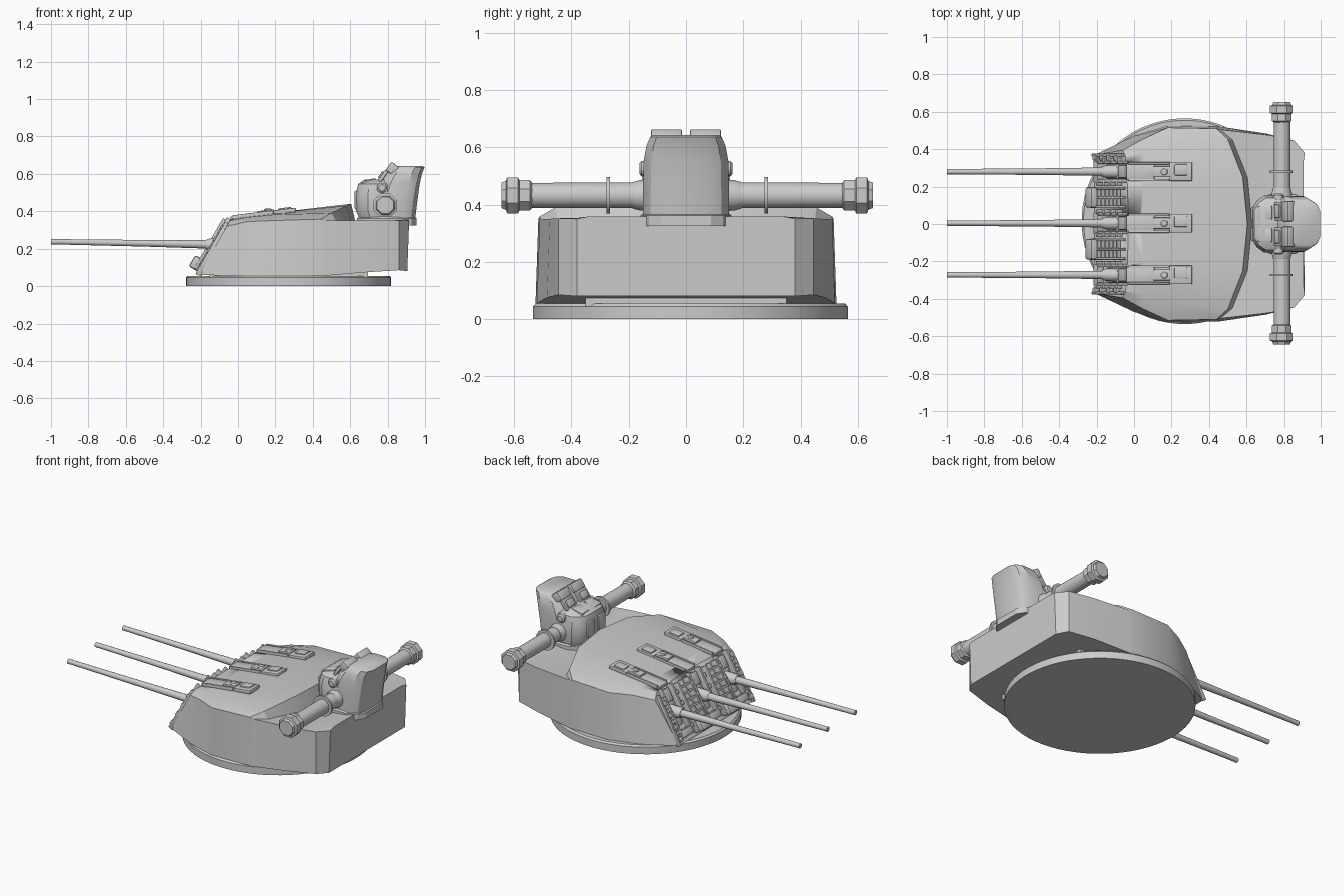
import bpy, bmesh, math
from mathutils import Matrix, Vector

if "Cube" in bpy.data.objects:
    bpy.data.objects.remove(bpy.data.objects["Cube"])


def finish(name, bm, angle=30):
    bmesh.ops.recalc_face_normals(bm, faces=bm.faces)
    me = bpy.data.meshes.new(name)
    bm.to_mesh(me)
    bm.free()
    ob = bpy.data.objects.new(name, me)
    bpy.context.collection.objects.link(ob)
    bpy.ops.object.select_all(action='DESELECT')
    ob.select_set(True)
    bpy.context.view_layer.objects.active = ob
    bpy.ops.object.shade_smooth_by_angle(angle=math.radians(angle))
    return ob


def loft(name, rings, angle=30):
    bm = bmesh.new()
    vs = [[bm.verts.new(p) for p in r] for r in rings]
    n = len(vs[0])
    for a, b in zip(vs, vs[1:]):
        for i in range(n):
            j = (i + 1) % n
            bm.faces.new((a[i], a[j], b[j], b[i]))
    bm.faces.new(vs[0])
    bm.faces.new(vs[-1])
    return finish(name, bm, angle)


def tube(name, stations, sides=16, axis='X', angle=35):
    """stations: (centre, radius); circles lie square to the axis"""
    rings = []
    for c, r in stations:
        ring = []
        for k in range(sides):
            a = 2 * math.pi * (k + 0.5) / sides
            u, v = r * math.cos(a), r * math.sin(a)
            d = {'X': (0, u, v), 'Y': (u, 0, v), 'Z': (u, v, 0)}[axis]
            ring.append(Vector(c) + Vector(d))
        rings.append(ring)
    return loft(name, rings, angle)


def box(name, loc, size, tilt=0, bevel=0.0):
    bm = bmesh.new()
    bmesh.ops.create_cube(bm, size=1, matrix=Matrix.Diagonal((*size, 1)))
    if bevel:
        bmesh.ops.bevel(bm, geom=bm.edges[:], offset=bevel, segments=2, affect='EDGES', profile=0.5)
    bm.transform(Matrix.Translation(loc) @ Matrix.Rotation(math.radians(tilt), 4, 'Y'))
    return finish(name, bm)


def on_face(name, y, width, t0, t1, out, deep, bevel=0.0):
    """box lying on the sloping front plate, from t0 to t1 up the slope"""
    a = math.radians(30)
    up, nrm = Vector((math.sin(a), 0, math.cos(a))), Vector((-math.cos(a), 0, math.sin(a)))
    c = Vector((-0.215, y, 0.06)) + up * (t0 + t1) / 2 + nrm * (out - deep) / 2
    return box(name, c, (out + deep, width, t1 - t0), 30, bevel)


# Base ring
tube("base_ring", [((0.27, 0.015, z), r) for z, r in ((0, 0.55), (0.045, 0.55), (0.055, 0.54))], 64, 'Z')

# Gun house: half sections of foot, wall top, shoulder, mid roof, plus centre line
sections = [
    ((-.21, .37, .06), (-.06, .395, .32), (-.045, .36, .35), (-.035, .2, .36), (-.03, .365)),
    ((.0, .47, .055), (.05, .455, .345), (.05, .38, .368), (.05, .2, .373), (.05, .375)),
    ((.18, .525, .055), (.18, .515, .35), (.2, .42, .383), (.2, .2, .392), (.2, .393)),
    ((.45, .52, .055), (.44, .51, .358), (.5, .455, .39), (.58, .25, .43), (.605, .44)),
    ((.46, .52, .055), (.46, .505, .35), (.525, .45, .345), (.605, .25, .337), (.63, .332)),
    ((.70, .485, .075), (.72, .475, .35), (.74, .4, .347), (.76, .22, .342), (.77, .34)),
    ((.86, .445, .085), (.86, .445, .352), (.86, .38, .353), (.87, .2, .353), (.87, .353)),
    ((.905, .38, .08), (.915, .38, .35), (.91, .34, .358), (.91, .18, .358), (.91, .358)),
]
rings = []
for *half, (cx, cz) in sections:
    rings.append(half + [(cx, 0, cz)] + [(x, -y, z) for x, y, z in reversed(half)])
house = loft("gun_house", rings, 22)
box("house_floor", (0.27, 0, 0.06), (0.85, 0.7, 0.03))

# Gun ports cut into the front plate
gun_ys = (-0.272, 0.004, 0.28)
for gy in gun_ys:
    cutter = on_face("port_cutter", gy, 0.085, 0.07, 0.42, 0.08, 0.06)
    m = house.modifiers.new("port", 'BOOLEAN')
    m.operation, m.object, m.solver = 'DIFFERENCE', cutter, 'EXACT'
    bpy.context.view_layer.objects.active = house
    bpy.ops.object.modifier_apply(modifier=m.name)
    bpy.data.objects.remove(cutter)

# Guns, mantlets, port frames and roof hatches
for i, gy in enumerate(gun_ys, 1):
    tube(f"barrel_{i}", [((-1.0, gy, .237), .010), ((-1.0, gy, .237), .015), ((-.97, gy, .237), .0145),
                         ((-.5, gy, .229), .018), ((-.22, gy, .224), .022), ((-.02, gy, .22), .024)])
    tube(f"barrel_sleeve_{i}", [((-.17, gy, .222), .026), ((-.15, gy, .222), .034), ((-.02, gy, .22), .037)])
    on_face(f"mantlet_{i}", gy, 0.08, 0.10, 0.26, -0.015, 0.07, 0.008)
    on_face(f"port_upper_shield_{i}", gy, 0.07, 0.25, 0.33, 0.0, 0.06, 0.008)
    on_face(f"port_sill_{i}", gy, 0.10, 0.03, 0.075, 0.022, 0.02, 0.006)
    for s in (-1, 1):
        on_face(f"port_frame_{i}", gy + s * 0.05, 0.016, 0.03, 0.345, 0.02, 0.02, 0.004)
        for k in range(4):
            t = 0.06 + 0.07 * k
            on_face(f"frame_clamp_{i}", gy + s * 0.062, 0.024, t, t + 0.025, 0.024, 0.01, 0.004)
    rt = -7
    box(f"roof_hatch_{i}", (.25, gy, .400), (.12, .10, .024), rt, .005)
    box(f"hatch_lid_{i}", (.25, gy + .01, .409), (.07, .06, .020), rt, .005)
    box(f"sight_housing_{i}", (.15, gy, .391), (.09, .06, .030), rt, .006)
    box(f"roof_cover_{i}", (.035, gy, .369), (.15, .085, .024), rt, .005)
    for s in (-1, 1):
        box(f"hatch_rail_{i}", (.08, gy + s * .045, .380), (.22, .012, .024), rt, .003)
    tube(f"sight_cap_{i}", [((.16, gy, .39), .022), ((.16, gy, .409), .022), ((.16, gy, .414), .016)], 12, 'Z')

# Ladders and stowage on the front plate between the guns
for by in (-0.135, 0.142):
    for s in (-1, 1):
        on_face("ladder_rail", by + s * 0.05, 0.014, 0.02, 0.33, 0.035, 0.01, 0.003)
    on_face("ladder_post", by, 0.012, 0.02, 0.33, 0.03, 0.01, 0.003)
    for k in range(7):
        t = 0.035 + 0.042 * k
        on_face("ladder_rung", by, 0.10, t, t + 0.012, 0.028, -0.008)
    on_face("lower_stowage", by, 0.11, 0.015, 0.085, 0.065, 0.02, 0.012)

# Brackets at the outer front edges
for s in (-1, 1):
    on_face("edge_strip", s * 0.368, 0.016, 0.0, 0.32, 0.015, 0.02, 0.004)
    for k in range(4):
        t = 0.02 + 0.075 * k
        on_face("edge_bracket", s * 0.355, 0.03, t, t + 0.03, 0.022, 0.01, 0.004)

# Rangefinder arm with collars and end heads
tube("rangefinder_arm", [((.79, -.6, .432), .044), ((.79, 0, .432), .046), ((.79, .6, .432), .044)], 20, 'Y')
for s in (-1, 1):
    def along(pairs):
        return [((.788, s * y + .004, .432), r) for y, r in pairs]
    tube("arm_collar", along([(.27, .064), (.282, .064)]), 20, 'Y')
    tube("arm_root", along([(.10, .058), (.165, .054), (.19, .047)]), 16, 'Y')
    tube("arm_head", along([(.54, .046), (.548, .057), (.585, .057), (.59, .068), (.628, .068),
                            (.632, .055), (.648, .048)]), 8, 'Y')


# Director tower: stacked chamfered outlines (x from, x to, half width, height)
def outline(x0, x1, h, z):
    cx, cy = (x1 - x0) * 0.28, h * 0.45
    half = [(x0, h - cy), (x0 + cx * .4, h - cy * .4), (x0 + cx, h), (x1 - cx, h), (x1 - cx * .3, h - cy * .4), (x1, h - cy)]
    return [(x, y, z) for x, y in half] + [(x, -y, z) for x, y in reversed(half)]


def tower(name, rows):
    loft(name, [outline(*r) for r in rows], 32)


tower("tower_foot", [(.635, .955, .158, .325), (.635, .955, .158, .362), (.65, .94, .15, .37)])
tower("tower_front", [(.655, .86, .14, .35), (.632, .86, .153, .40), (.63, .86, .153, .49),
                      (.642, .86, .138, .545), (.68, .86, .10, .57)])
tower("tower_rear", [(.70, .945, .15, .34), (.715, .958, .15, .45), (.755, .972, .148, .55),
                     (.79, .985, .138, .605), (.82, .997, .125, .635), (.835, .985, .115, .642)])
for s in (-1, 1):
    y = s * 0.068
    box("optic_hood", (.825, y, .628), (.05, .108, .055), 35, .006)
    box("optic_frame", (.775, y, .588), (.02, .10, .07), 35, .005)
    box("optic_window", (.768, y, .592), (.02, .07, .045), 35, .004)
    tube("side_port", [((.77, s * q + 0, .525), r) for q, r in ((.13, .028), (.155, .028), (.163, .018))], 12, 'Y')
    box("front_cover", (.635, s * .055, .46), (.025, .07, .10), 0, .008)
    box("brow_plate", (.70, s * .06, .555), (.08, .075, .03), -12, .008)
